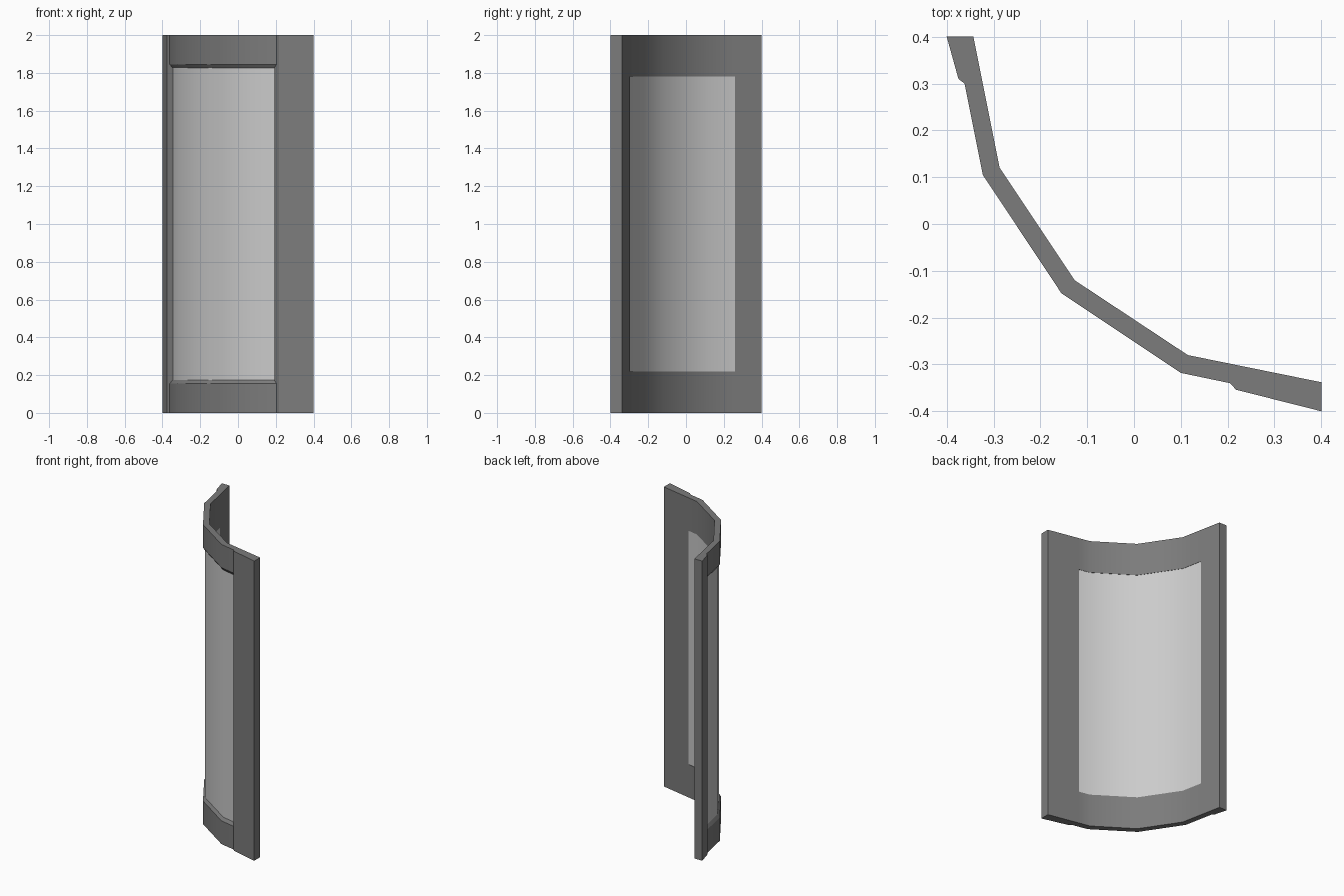
import bpy, bmesh
from math import radians

if "Cube" in bpy.data.objects:
    bpy.data.objects.remove(bpy.data.objects["Cube"])

# (outer point, inner point) at the bends of the curved wall
BENDS = [((-.323, .105), (-.287, .12)),
         ((-.155, -.148), (-.127, -.12)),
         ((.10, -.318), (.115, -.28))]
BAR_PATH = [((-.362, .30), (-.315, .26))] + BENDS + [((.205, -.34), (.19, -.2953))]
PANE_PATH = [((-.37, .34), (-.331, .34))] + BENDS + [((.30, -.36), (.30, -.3177))]


def material(name, v):
    m = bpy.data.materials.new(name)
    m.diffuse_color = (v, v, v, 1)
    m.use_nodes = True
    m.node_tree.nodes["Principled BSDF"].inputs["Base Color"].default_value = m.diffuse_color
    return m


DARK = material("frame_grey", .2)
PALE = material("pane_grey", .8)


def loft(name, rings, mat):
    """Skin a row of matching closed rings and cap both ends."""
    bm = bmesh.new()
    rows = [[bm.verts.new(p) for p in r] for r in rings]
    n = len(rows[0])
    for a, b in zip(rows, rows[1:]):
        for i in range(n):
            j = (i + 1) % n
            bm.faces.new((a[i], a[j], b[j], b[i]))
    bm.faces.new(rows[0])
    bm.faces.new(rows[-1])
    bmesh.ops.recalc_face_normals(bm, faces=bm.faces)
    me = bpy.data.meshes.new(name)
    bm.to_mesh(me)
    bm.free()
    ob = bpy.data.objects.new(name, me)
    bpy.context.collection.objects.link(ob)
    me.materials.append(mat)
    bpy.ops.object.select_all(action='DESELECT')
    ob.select_set(True)
    bpy.context.view_layer.objects.active = ob
    bpy.ops.object.shade_smooth_by_angle(angle=radians(30))
    return ob


def sweep(name, path, section, mat):
    """Section points are (depth 0 outside .. 1 inside, z)."""
    rings = [[(o[0] + (i[0] - o[0]) * t, o[1] + (i[1] - o[1]) * t, z)
              for t, z in section] for o, i in path]
    return loft(name, rings, mat)


def post(name, outline):
    return loft(name, [[(x, y, z) for x, y in outline] for z in (0, 2)], DARK)


# Rails: chamfered lip outside, deeper rebate lip inside
RAIL = [(0, 0), (0, .155), (.35, .175), (.93, .175), (.93, .22), (1, .22), (1, 0)]
sweep("bottom_rail", BAR_PATH, RAIL, DARK)
sweep("top_rail", BAR_PATH, [(t, 2 - z) for t, z in RAIL], DARK)

# Side posts stand slightly proud of the rails
post("left_post", [(-.4, .4), (-.375, .31), (-.362, .30), (-.34, .28),
                   (-.315, .26), (-.343, .4)])
post("right_post", [(.4, -.4), (.218, -.354), (.205, -.34), (.19, -.322),
                    (.19, -.2953), (.4, -.338)])

# Curved pane held in the frame
sweep("pane", PANE_PATH, [(.35, .15), (.35, 1.85), (.95, 1.85), (.95, .15)], PALE)
